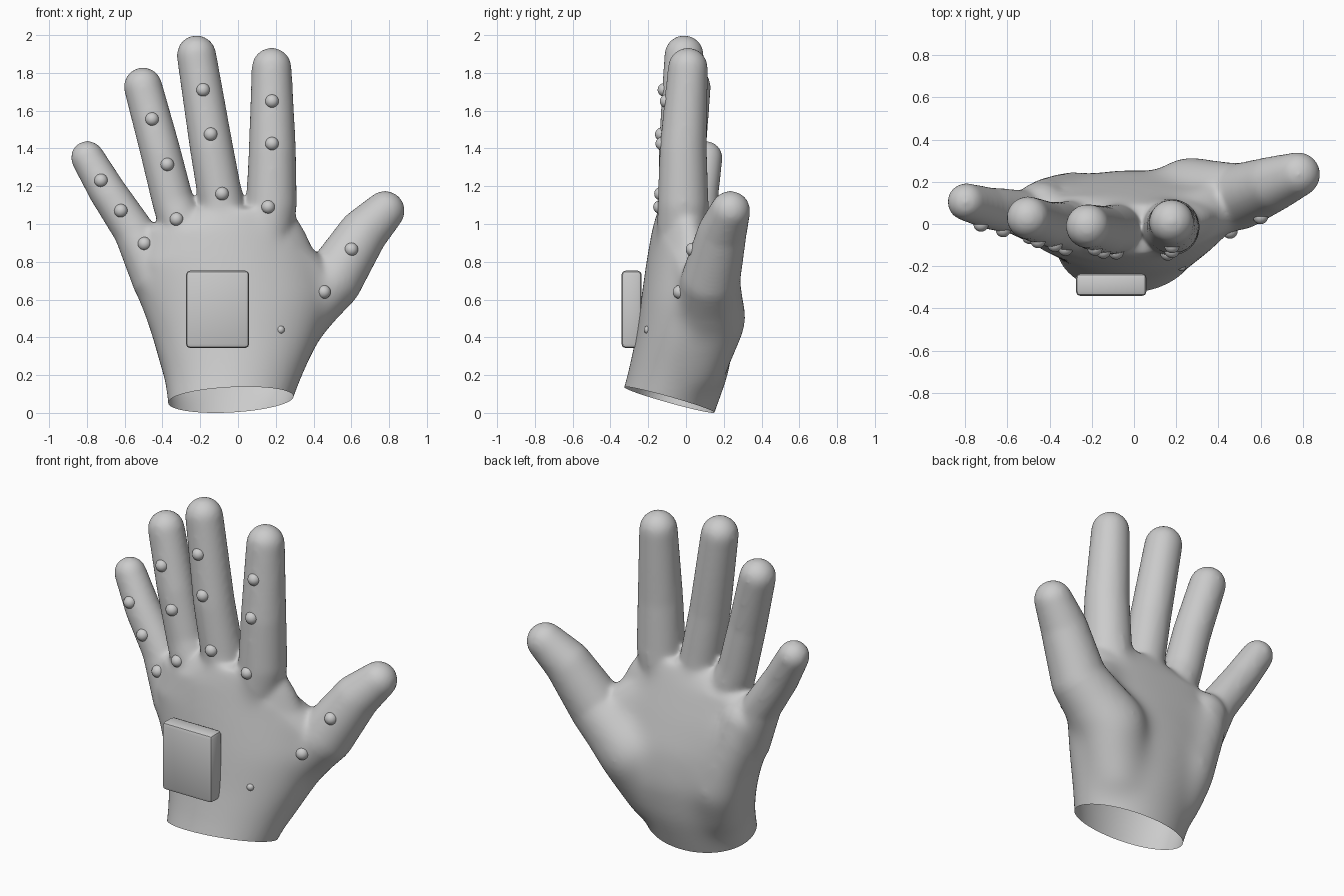
import bpy, bmesh, math
from mathutils import Vector, Matrix
from mathutils.bvhtree import BVHTree

if "Cube" in bpy.data.objects:
    bpy.data.objects.remove(bpy.data.objects["Cube"])


def add_object(name, bm):
    mesh = bpy.data.meshes.new(name)
    bm.to_mesh(mesh)
    bm.free()
    obj = bpy.data.objects.new(name, mesh)
    bpy.context.collection.objects.link(obj)
    return obj


def make_active(obj):
    bpy.ops.object.select_all(action='DESELECT')
    obj.select_set(True)
    bpy.context.view_layer.objects.active = obj


def add_chain(bm, balls):
    """Rounded limb: hull of each neighbouring pair of balls."""
    for pair in zip(balls, balls[1:]):
        tmp = bmesh.new()
        for x, y, z, r in pair:
            bmesh.ops.create_icosphere(tmp, subdivisions=3, radius=r,
                                       matrix=Matrix.Translation((x, y, z)))
        bmesh.ops.delete(tmp, geom=tmp.faces[:], context='FACES_ONLY')
        bmesh.ops.delete(tmp, geom=tmp.edges[:], context='EDGES_FACES')
        bmesh.ops.convex_hull(tmp, input=tmp.verts[:])
        loose = [v for v in tmp.verts if not v.link_faces]
        bmesh.ops.delete(tmp, geom=loose, context='VERTS')
        bmesh.ops.recalc_face_normals(tmp, faces=tmp.faces[:])
        mesh = bpy.data.meshes.new("tmp")
        tmp.to_mesh(mesh)
        tmp.free()
        bm.from_mesh(mesh)
        bpy.data.meshes.remove(mesh)


# fingers, thumb, the two palm mounds and the thumb web: (x, y, z, radius)
chains = [
    [(.178, .01, 1.828, .107), (.182, -.015, 1.4, .126), (.177, -.015, 1.1, .136), (.12, -.02, .8, .14)],
    [(-.22, -.01, 1.895, .106), (-.14, -.03, 1.4, .116), (-.09, -.025, 1.12, .12), (-.05, -.03, .8, .14)],
    [(-.503, .03, 1.728, .103), (-.415, 0, 1.4, .108), (-.345, -.005, 1.12, .111), (-.22, -.02, .8, .14)],
    [(-.797, .105, 1.352, .09), (-.69, .075, 1.17, .1), (-.55, .055, .96, .109), (-.42, .03, .7, .14)],
    [(.778, .235, 1.07, .107), (.66, .19, .95, .132), (.5, .13, .7, .158),
     (.265, .12, .5, .205), (.16, .04, .25, .18)],
    [(-.25, .03, .25, .16), (-.29, .09, .42, .165), (-.36, .09, .62, .15), (-.44, .06, .85, .14)],
    [(.42, .1, .66, .14), (.2, 0, .86, .14)],
]
body = bmesh.new()
for chain in chains:
    add_chain(body, chain)

# palm loft: z, left, right, front, back
sections = [
    (-.2, -.37, .24, -.41, .08), (0, -.37, .27, -.37, .155), (.2, -.395, .345, -.312, .225),
    (.4, -.455, .43, -.268, .26), (.6, -.53, .48, -.24, .245), (.8, -.59, .43, -.212, .19),
    (.97, -.52, .35, -.182, .135), (1.08, -.26, .28, -.15, .09),
]
rings = []
for z, x0, x1, y0, y1 in sections:
    ring = []
    for i in range(40):
        a = math.tau * i / 40
        x = (x0 + x1) / 2 + (x1 - x0) / 2 * math.cos(a)
        y = (y0 + y1) / 2 + (y1 - y0) / 2 * math.sin(a)
        y += .28 * max(0, min(1, z)) * (x + .05) ** 2
        ring.append(body.verts.new((x, y, z)))
    rings.append(ring)
for a, b in zip(rings, rings[1:]):
    for i in range(40):
        j = (i + 1) % 40
        body.faces.new((a[i], a[j], b[j], b[i]))
body.faces.new(rings[0][::-1])
body.faces.new(rings[-1])

# blend everything into one skin, with extra softening on the palm
glove = add_object("glove", body)
make_active(glove)
mod = glove.modifiers.new("blend", 'REMESH')
mod.mode = 'VOXEL'
mod.voxel_size = .012
bpy.ops.object.modifier_apply(modifier=mod.name)
palm = glove.vertex_groups.new(name="palm")
for v in glove.data.vertices:
    weight = max(0, min(1, (1.1 - v.co.z) / .2, (1.2 - v.co.z - abs(v.co.x)) / .2))
    if weight > 0:
        palm.add([v.index], weight, 'REPLACE')
for name, steps, group in (("soften", 24, ""), ("soften_palm", 180, "palm")):
    mod = glove.modifiers.new(name, 'SMOOTH')
    mod.factor = .5
    mod.iterations = steps
    mod.vertex_group = group
    bpy.ops.object.modifier_apply(modifier=mod.name)

# open, slanted cuff
skin = bmesh.new()
skin.from_mesh(glove.data)
bmesh.ops.bisect_plane(skin, geom=skin.verts[:] + skin.edges[:] + skin.faces[:],
                       plane_co=(-.03, -.09, .07), plane_no=(-.05, .28, 1), clear_inner=True)
surface = BVHTree.FromBMesh(skin)
skin.to_mesh(glove.data)
skin.free()
glove.data.shade_smooth()

# sensor beads sitting on the back of the hand: x, z
beads = [
    (-.725, 1.23), (-.62, 1.07), (-.495, .895),
    (-.455, 1.555), (-.375, 1.315), (-.325, 1.025),
    (-.185, 1.71), (-.145, 1.475), (-.085, 1.16),
    (.18, 1.65), (.18, 1.425), (.16, 1.09),
    (.60, .865), (.455, .64), (.225, .44),
]
for n, (x, z) in enumerate(beads):
    hit = surface.ray_cast(Vector((x, -2, z)), Vector((0, 1, 0)))[0]
    if hit is None:
        continue
    bm = bmesh.new()
    bmesh.ops.create_uvsphere(bm, u_segments=20, v_segments=12,
                              radius=.022 if n == len(beads) - 1 else .036)
    bead = add_object(f"bead_{n + 1}", bm)
    bead.location = hit + Vector((0, .01, 0))
    bead.data.shade_smooth()

# control box on the back of the hand
bm = bmesh.new()
bmesh.ops.create_cube(bm, size=1)
bmesh.ops.scale(bm, verts=bm.verts, vec=(.335, .107, .41))
bmesh.ops.bevel(bm, geom=bm.edges[:], offset=.022, segments=2, profile=.5, affect='EDGES')
box = add_object("control_box", bm)
box.location = (-.108, -.288, .548)
make_active(box)
bpy.ops.object.shade_smooth_by_angle()
